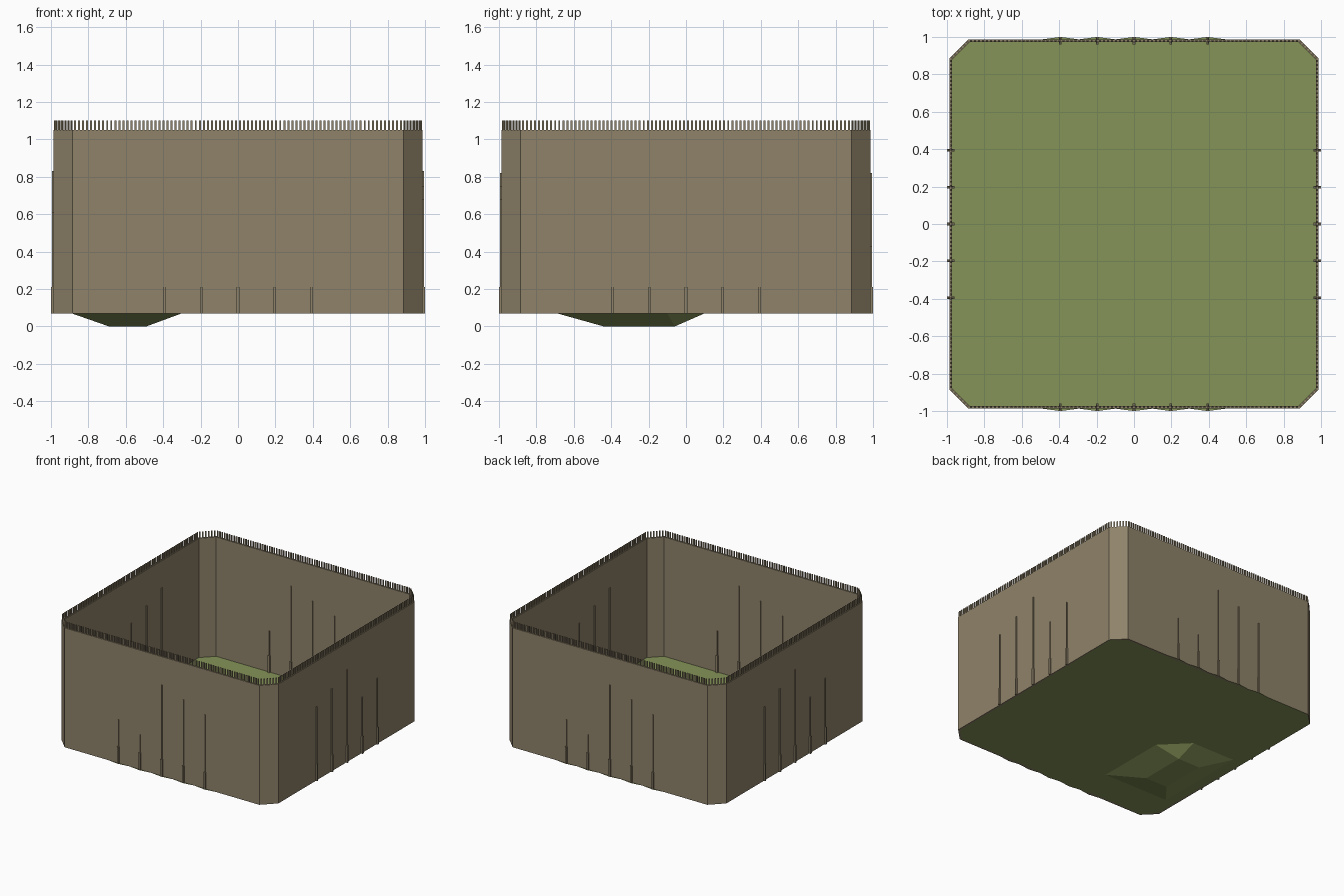
import bpy, bmesh, math
from mathutils import Matrix, Vector

if "Cube" in bpy.data.objects:
    bpy.data.objects.remove(bpy.data.objects["Cube"])


def material(name, rgb):
    m = bpy.data.materials.new(name)
    m.diffuse_color = (*rgb, 1)
    m.use_nodes = True
    m.node_tree.nodes["Principled BSDF"].inputs["Base Color"].default_value = m.diffuse_color
    return m


WALL = material("weathered_brown", (0.275, 0.226, 0.143))
GRASS = material("grass_green", (0.235, 0.295, 0.098))
BASE, TOP, TIP = 0.07, 1.05, 1.10
OUT, INN = 0.987, 0.972


def finish(name, bm, mat):
    bmesh.ops.recalc_face_normals(bm, faces=bm.faces)
    me = bpy.data.meshes.new(name)
    bm.to_mesh(me)
    bm.free()
    me.materials.append(mat)
    ob = bpy.data.objects.new(name, me)
    bpy.context.collection.objects.link(ob)
    return ob


def octagon(r, c):
    """Square outline of half size r with corners cut at c."""
    return [(c, -r), (r, -c), (r, c), (c, r), (-c, r), (-r, c), (-r, -c), (-c, -r)]


def box(bm, centre, size, angle=0):
    m = (Matrix.Translation(centre) @ Matrix.Rotation(angle, 4, 'Z')
         @ Matrix.Diagonal((*size, 1)))
    bmesh.ops.create_cube(bm, size=1, matrix=m)


# Perimeter wall: a hollow cut-corner square
bm = bmesh.new()
rings = []
for r, c, z in ((OUT, 0.885, BASE), (OUT, 0.885, TOP), (INN, 0.879, TOP), (INN, 0.879, BASE)):
    rings.append([bm.verts.new((x, y, z)) for x, y in octagon(r, c)])
for k in range(4):
    a, b = rings[k], rings[(k + 1) % 4]
    for i in range(8):
        j = (i + 1) % 8
        bm.faces.new((a[i], a[j], b[j], b[i]))
finish("perimeter_wall", bm, WALL)

# Row of small pickets along the wall top
bm = bmesh.new()
mid = [Vector((x, y)) for x, y in octagon((OUT + INN) / 2, 0.882)]
for i in range(8):
    a, b = mid[i], mid[(i + 1) % 8]
    d = b - a
    n = round(d.length / 0.0215)
    for k in range(n):
        p = a + d * (k + 0.5) / n
        box(bm, (p.x, p.y, (TOP + TIP) / 2), (0.0105, 0.007, TIP - TOP),
            math.atan2(d.y, d.x))
finish("wall_top_pickets", bm, WALL)


# Slender stepped ribs on both faces of the walls
def ribs(name, heights, angle, inside):
    bm = bmesh.new()
    face, s = (INN, -1) if inside else (OUT, 1)
    for i, h in enumerate(heights):
        u = -0.394 + 0.197 * i
        for width, depth, top in ((0.015, 0.013, 0.21), (0.006, 0.008, h)):
            box(bm, (u, -(face + s * depth / 2), (BASE + top) / 2), (width, depth, top - BASE))
    bmesh.ops.rotate(bm, verts=bm.verts, matrix=Matrix.Rotation(angle, 3, 'Z'))
    finish(name, bm, WALL)


LONG_OUT, SIDE_OUT = (0.43, 0.36, 0.82, 0.75, 0.68), (0.68, 0.75, 0.83, 0.53, 0.61)
LONG_IN, SIDE_IN = (0.62, 0.69, 0.76, 0.83, 0.41), (0.83, 0.76, 0.69, 0.62, 0.55)
for k, side in enumerate(("front", "right", "back", "left")):
    ribs(side + "_outer_ribs", (LONG_OUT, SIDE_OUT)[k % 2], k * math.pi / 2, False)
    ribs(side + "_inner_ribs", (LONG_IN, SIDE_IN)[k % 2], k * math.pi / 2, True)

# Grass floor with scalloped front and back edges
bm = bmesh.new()
scallop = [(-0.4925 + 0.0985 * i, -1.0 if i % 2 else -OUT) for i in range(11)]
o = octagon(OUT, 0.885)
outline = scallop + o[:4] + [(-x, -y) for x, y in scallop] + o[4:]
bm.faces.new([bm.verts.new((x, y, BASE)) for x, y in outline])
floor = finish("grass_floor", bm, GRASS)
for p in floor.data.polygons:
    if p.normal.z < 0:
        floor.data.flip_normals()

# Shallow hollow below the floor
bm = bmesh.new()
rim = [bm.verts.new((x, y, BASE)) for x, y in
       ((-0.89, -0.69), (-0.30, -0.69), (-0.30, -0.10), (-0.50, 0.10), (-0.89, 0.10))]
low = [bm.verts.new((x, y, 0)) for x, y in
       ((-0.69, -0.44), (-0.49, -0.44), (-0.49, -0.06), (-0.69, -0.06))]
bm.faces.new(low)
for quad in ((0, 1, 1, 0), (1, 2, 2, 1), (3, 4, 3, 2), (4, 0, 0, 3)):
    a, b, c, d = quad
    bm.faces.new((rim[a], rim[b], low[c], low[d]))
bm.faces.new((rim[2], rim[3], low[2]))
finish("ground_hollow", bm, GRASS)
